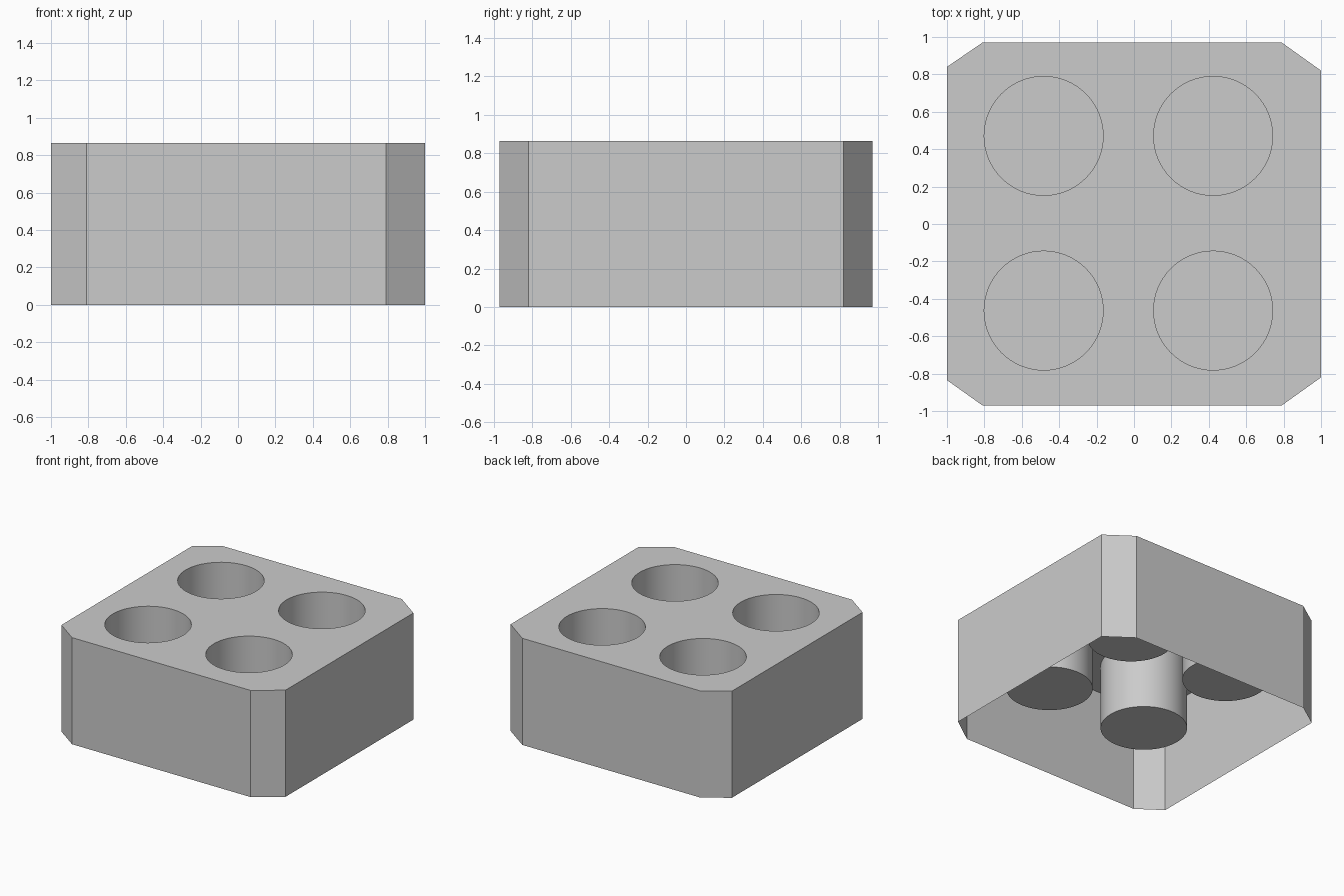
import bpy, bmesh
from math import cos, sin, pi, radians

if "Cube" in bpy.data.objects:
    bpy.data.objects.remove(bpy.data.objects["Cube"])

HEIGHT, CUP_FLOOR = 0.865, 0.34
RADIUS, SIDES = 0.318, 64
CENTRES = [(x, y) for x in (-0.483, 0.423) for y in (0.471, -0.463)]
OUTLINE = [(-0.81, -0.97), (0.79, -0.97), (1, -0.82), (1, 0.82),
           (0.79, 0.97), (-0.81, 0.97), (-1, 0.84), (-1, -0.835)]


def circle(cx, cy):
    return [(cx + RADIUS * cos(2 * pi * i / SIDES),
             cy + RADIUS * sin(2 * pi * i / SIDES)) for i in range(SIDES)]


def ring(bm, points, z):
    return [bm.verts.new((x, y, z)) for x, y in points]


def walls(bm, low, high):
    n = len(low)
    for i in range(n):
        j = (i + 1) % n
        bm.faces.new((low[i], low[j], high[j], high[i]))


def finish(bm, name):
    mesh = bpy.data.meshes.new(name)
    bm.to_mesh(mesh)
    bm.free()
    obj = bpy.data.objects.new(name, mesh)
    bpy.context.collection.objects.link(obj)
    return obj


# Thin block shell, open underneath, with four round holes in the top
bm = bmesh.new()
top = ring(bm, OUTLINE, HEIGHT)
loops = [top] + [ring(bm, circle(*c), HEIGHT) for c in CENTRES]
edges = [bm.edges.new((l[i - 1], l[i])) for l in loops for i in range(len(l))]
bmesh.ops.triangle_fill(bm, edges=edges, use_beauty=True, normal=(0, 0, 1))
bm.normal_update()
for f in bm.faces:
    if f.normal.z < 0:
        f.normal_flip()
walls(bm, ring(bm, OUTLINE, 0), top)
finish(bm, "block_shell")

# Round cups hanging below the holes
for n, c in enumerate(CENTRES, 1):
    bm = bmesh.new()
    floor = ring(bm, circle(*c), CUP_FLOOR)
    rim = ring(bm, circle(*c), HEIGHT)
    walls(bm, rim, floor)
    bm.faces.new(floor)
    cup = finish(bm, f"cup_{n}")
    bpy.ops.object.select_all(action='DESELECT')
    cup.select_set(True)
    bpy.context.view_layer.objects.active = cup
    bpy.ops.object.shade_smooth_by_angle(angle=radians(30))
